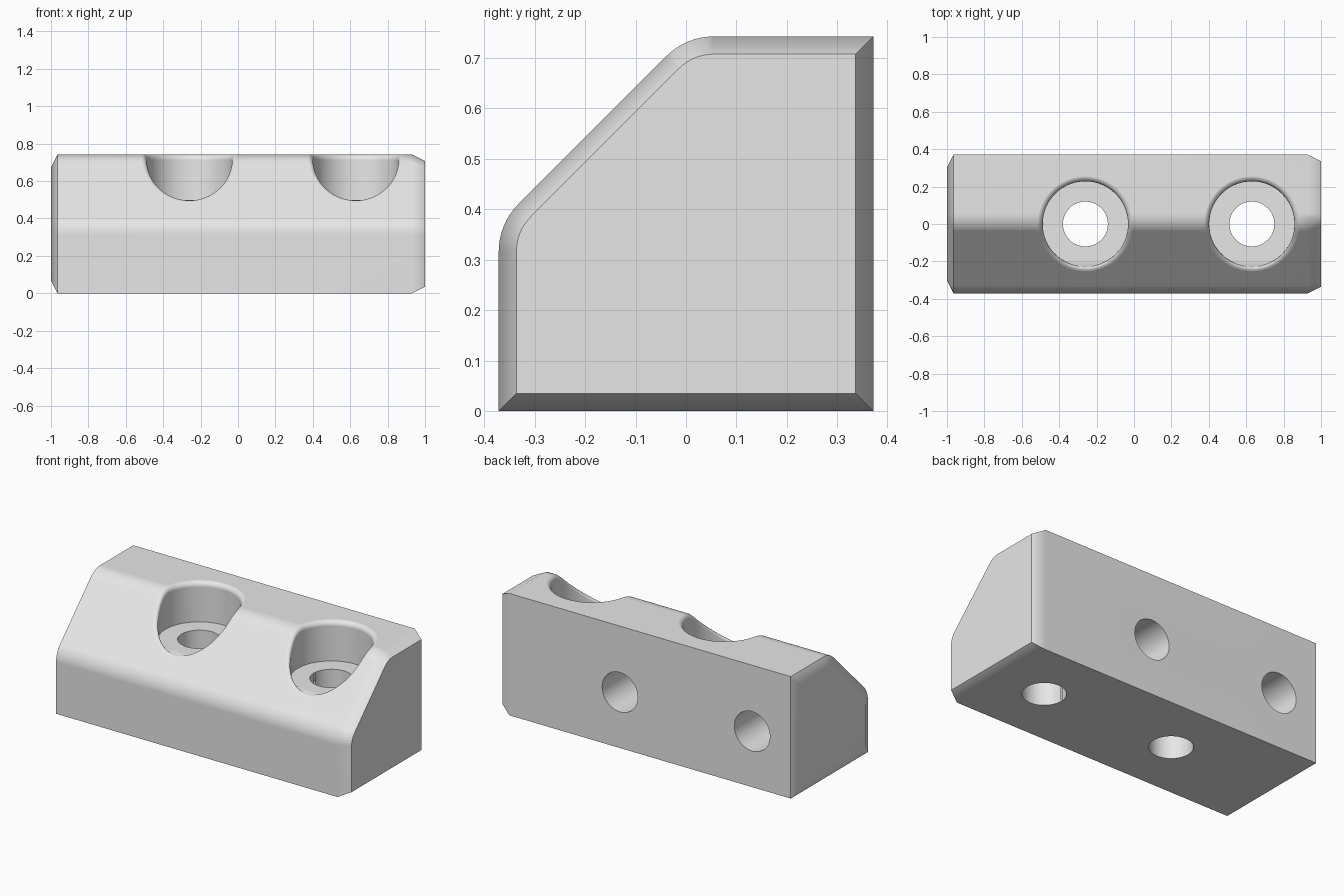
import bpy, bmesh
from math import sin, cos, pi, sqrt, tan, radians
from mathutils import Matrix

cube = bpy.data.objects.get("Cube")
if cube:
    bpy.data.objects.remove(cube, do_unlink=True)

HALF, TOP = 0.371, 0.742              # half depth and height of the block
SLOPE_R = 0.133                       # rounding where the slope meets its neighbours
T = SLOPE_R * tan(radians(22.5))      # tangent length of that rounding
HOLES = (-0.26, 0.63)                 # bolt holes
PITCH = HOLES[1] - HOLES[0]
HOLE_R, BORE_R, FILLET, FLOOR = 0.12, 0.228, 0.03, 0.5


def loft(name, rings):
    """Skin a stack of closed rings and cap both ends."""
    bm = bmesh.new()
    loops = [[bm.verts.new(p) for p in ring] for ring in rings]
    n = len(loops[0])
    for a, b in zip(loops, loops[1:]):
        for i in range(n):
            j = (i + 1) % n
            bm.faces.new((a[i], a[j], b[j], b[i]))
    bm.faces.new(loops[0][::-1])
    bm.faces.new(loops[-1])
    bmesh.ops.recalc_face_normals(bm, faces=bm.faces)
    return add_object(name, bm)


def add_object(name, bm):
    mesh = bpy.data.meshes.new(name)
    bm.to_mesh(mesh)
    bm.free()
    obj = bpy.data.objects.new(name, mesh)
    bpy.context.collection.objects.link(obj)
    return obj


def profile(x, inset):
    """Side outline of the block, shrunk evenly by inset."""
    h = HALF - inset
    pts = [(-h, inset), (h, inset), (h, TOP - inset)]
    centres = ((T, TOP - SLOPE_R, 90), (SLOPE_R - HALF, TOP - HALF - T, 135))
    for cy, cz, start in centres:
        for k in range(9):
            a = radians(start + 45 * k / 8)
            pts.append((cy + (SLOPE_R - inset) * cos(a), cz + (SLOPE_R - inset) * sin(a)))
    return [(x, y, z) for y, z in pts]


def surface(y):
    """Height of the block's upper skin."""
    if y > T:
        return TOP
    if y < T - SLOPE_R * sin(pi / 4):
        return TOP + y
    return TOP - SLOPE_R + sqrt(SLOPE_R ** 2 - (y - T) ** 2)


def bore_floor(y):
    """Flat seat that rolls over into the slope at the front."""
    return FLOOR - max(0, -0.2 - y) ** 2 / 0.2


def counterbore(x0):
    """Cutter for a bolt-head pocket with a rounded mouth."""
    def ring(r, height, n=72):
        angles = [2 * pi * i / n for i in range(n)]
        return [(x0 + r * cos(a), r * sin(a), height(r * sin(a))) for a in angles]

    rings = [ring(r, bore_floor) for r in (0.08, 0.195, 0.206, 0.217, BORE_R)]
    steps = 7
    for k in range(steps + 1):
        a = pi / 2 * k / steps
        r = BORE_R + 0.0005 + FILLET * (1 - cos(a))
        drop = FILLET * (1 - sin(a)) - 0.0005
        rings.append(ring(r, lambda y: max(surface(y) - drop, bore_floor(y))))
    outer = BORE_R + FILLET + 0.005
    rings.append(ring(outer, lambda y: max(surface(y) + 0.004, bore_floor(y))))
    rings.append(ring(outer, lambda y: 1.0))
    return loft("pocket_cutter", rings)


def drill(location, depth, axis):
    bm = bmesh.new()
    turn = Matrix.Rotation(pi / 2, 4, 'X') if axis == 'Y' else Matrix()
    bmesh.ops.create_cone(bm, cap_ends=True, segments=64, radius1=HOLE_R, radius2=HOLE_R,
                          depth=depth, matrix=Matrix.Translation(location) @ turn)
    return add_object("hole_cutter", bm)


# Block with a shallow chamfer at one end and a steep one at the other
block = loft("mounting_block", [profile(-1, 0.07), profile(-0.965, 0),
                                profile(0.93, 0), profile(1, 0.035)])

# Bolt holes with pockets, and blind holes in the back set half a pitch away
cutters = []
for x in HOLES:
    cutters.append(counterbore(x))
    cutters.append(drill((x, 0, 0.25), 0.9, 'Z'))
    cutters.append(drill((x - PITCH / 2, HALF - 0.2, 0.34), 0.6, 'Y'))

bpy.context.view_layer.objects.active = block
block.select_set(True)
for cutter in cutters:
    cutter.hide_render = True
    mod = block.modifiers.new("cut", 'BOOLEAN')
    mod.operation, mod.solver, mod.object = 'DIFFERENCE', 'EXACT', cutter
    bpy.ops.object.modifier_apply(modifier=mod.name)
    bpy.data.objects.remove(cutter, do_unlink=True)

# Grey finish
grey = bpy.data.materials.new("plain_grey")
grey.use_nodes = True
grey.diffuse_color = (0.8, 0.8, 0.8, 1)
grey.node_tree.nodes["Principled BSDF"].inputs["Base Color"].default_value = (0.8, 0.8, 0.8, 1)
block.data.materials.clear()
block.data.materials.append(grey)
for face in block.data.polygons:
    face.material_index = 0

# Smooth rounds, crisp corners, flat broad faces
bpy.ops.object.shade_smooth_by_angle(angle=radians(30))
weighted = block.modifiers.new("weighted_normals", 'WEIGHTED_NORMAL')
weighted.keep_sharp = True
